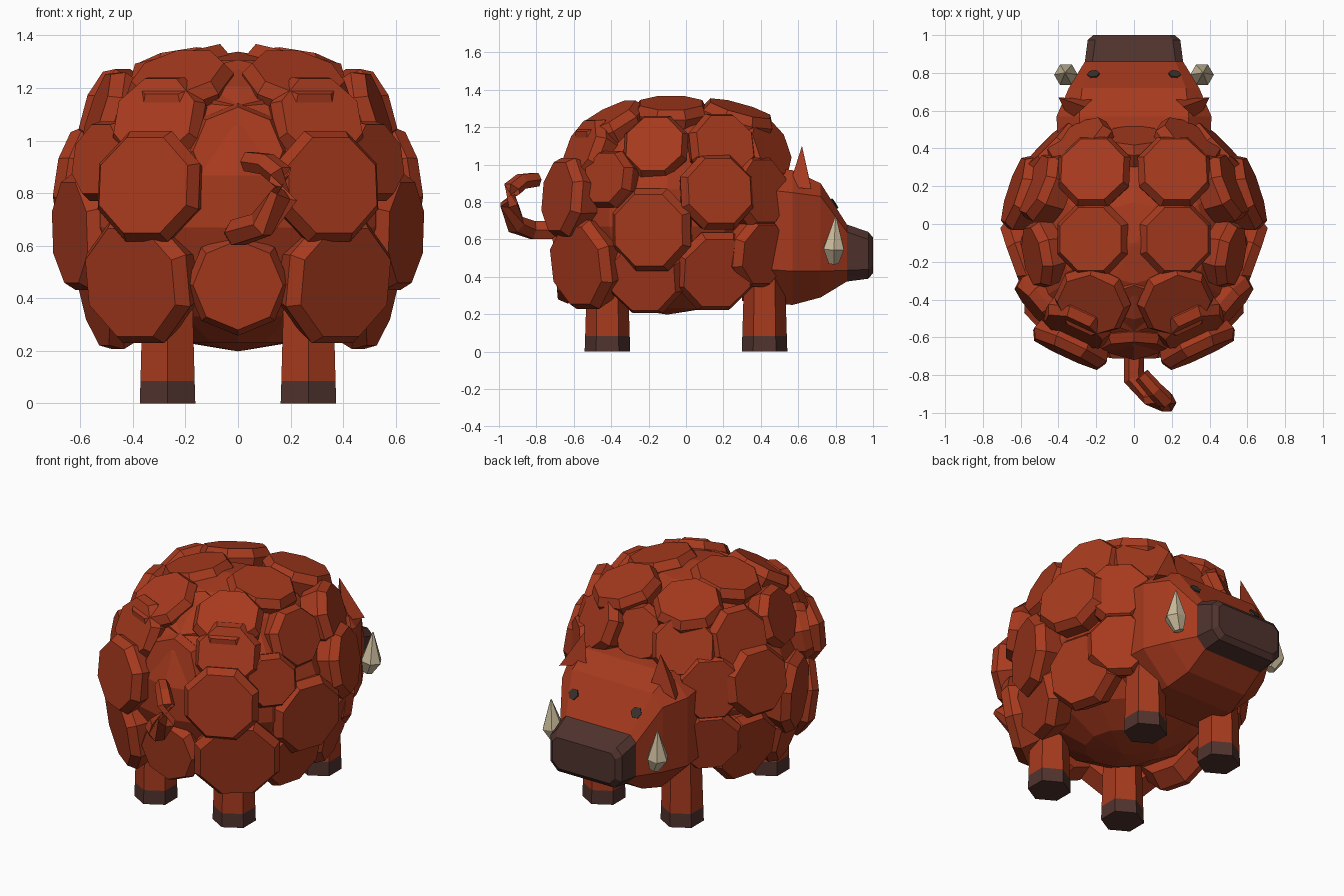
import bpy, bmesh, math
from mathutils import Vector

cube = bpy.data.objects.get("Cube")
if cube:
    bpy.data.objects.remove(cube)


def material(name, rgb):
    m = bpy.data.materials.new(name)
    m.use_nodes = True
    m.diffuse_color = (*rgb, 1)
    m.node_tree.nodes["Principled BSDF"].inputs["Base Color"].default_value = (*rgb, 1)
    return m


RED = material("rust red", (0.385, 0.042, 0.013))
DARK = material("dark brown", (0.08, 0.033, 0.027))
IVORY = material("ivory", (0.6, 0.5, 0.33))
EYE = material("eye grey", (0.04, 0.03, 0.026))


def finish(name, bm, *mats):
    bmesh.ops.recalc_face_normals(bm, faces=bm.faces)
    me = bpy.data.meshes.new(name)
    bm.to_mesh(me)
    bm.free()
    for m in mats:
        me.materials.append(m)
    ob = bpy.data.objects.new(name, me)
    bpy.context.collection.objects.link(ob)
    return ob


def loft(bm, rings):
    """Skin a list of point rings and cap both ends."""
    loops = [[bm.verts.new(p) for p in ring] for ring in rings]
    bands = []
    for a, b in zip(loops, loops[1:]):
        n = len(a)
        bands.append([bm.faces.new((a[i], a[(i + 1) % n], b[(i + 1) % n], b[i]))
                      for i in range(n)])
    bands[0].append(bm.faces.new(loops[0]))
    bands[-1].append(bm.faces.new(loops[-1]))
    return bands


def ring(centre, normal, radius, sides, turn=0.0):
    n = Vector(normal).normalized()
    up = Vector((0, 0, 1)) if abs(n.z) < 0.9 else Vector((0, 1, 0))
    u = up.cross(n).normalized()
    v = n.cross(u)
    angles = [turn + math.tau * i / sides for i in range(sides)]
    return [Vector(centre) + radius * (u * math.cos(a) + v * math.sin(a)) for a in angles]


def sweep(bm, path, sides):
    """Tube through (point, radius) stops."""
    pts = [Vector(p) for p, r in path]
    rings = []
    for i, (p, r) in enumerate(path):
        tangent = pts[min(i + 1, len(pts) - 1)] - pts[max(i - 1, 0)]
        rings.append(ring(p, tangent, r, sides))
    return loft(bm, rings)


# Body core
bm = bmesh.new()
bmesh.ops.create_uvsphere(bm, u_segments=12, v_segments=9, radius=1)
for v in bm.verts:
    v.co = (v.co.x * 0.61, v.co.y * 0.63 - 0.1, v.co.z * 0.57 + 0.768)
finish("body", bm, RED)

# Wool tufts: bevelled octagons as x, y, z, radius, heading, pitch
TUFTS = [
    # flank
    (0.64, 0.18, 0.86, 0.21, 18, 9), (0.64, -0.2, 0.65, 0.23, -20, -2),
    (0.54, -0.17, 1.11, 0.18, -10, 18), (0.53, 0.21, 1.11, 0.19, 22, 16),
    (0.55, -0.23, 0.39, 0.21, -15, -14), (0.55, 0.17, 0.42, 0.22, 15, -12),
    # rear
    (0.36, -0.69, 0.83, 0.22, -65, 5), (0.41, -0.59, 0.46, 0.25, -52, -8),
    (0.32, -0.57, 1.09, 0.19, -65, 22), (0.54, -0.44, 0.93, 0.16, -40, 10),
    (0, -0.66, 0.96, 0.19, -90, 12), (0, -0.7, 0.45, 0.19, -90, -5),
    # back
    (0.23, -0.08, 1.33, 0.2, 0, 77), (0.22, 0.29, 1.3, 0.2, 60, 72),
    (0.23, -0.43, 1.26, 0.2, -65, 60), (0, -0.45, 1.22, 0.17, -90, 55),
    # shoulders
    (0.47, 0.42, 0.86, 0.2, 45, 5), (0.46, 0.42, 0.52, 0.19, 45, -8),
    (0.31, 0.46, 1.1, 0.19, 58, 22), (0, 0.47, 1.1, 0.17, 90, 20),
]
bm = bmesh.new()
for x, y, z, r, heading, pitch in TUFTS:
    a, b = math.radians(heading), math.radians(pitch)
    for side in ((1, -1) if x else (1,)):
        p = Vector((x * side, y, z))
        n = Vector((side * math.cos(a) * math.cos(b), math.sin(a) * math.cos(b), math.sin(b)))
        loft(bm, [ring(p - n * depth, n, r * k, 8, math.pi / 8 if x else 0)
                  for depth, k in ((0.16, 0.88), (0.05, 1.04), (0, 0.9))])
finish("wool_tufts", bm, RED)


# Head with dark snout: chamfered box sections along y
def section(y, w, top, bottom, ct, cb):
    half = [(w - ct, top), (w, top - ct), (w, bottom + cb), (w - cb, bottom)]
    return [(x, y, z) for x, z in half] + [(-x, y, z) for x, z in reversed(half)]


bm = bmesh.new()
bands = loft(bm, [
    section(0.30, 0.40, 1.00, 0.27, 0.12, 0.18),
    section(0.57, 0.41, 0.97, 0.25, 0.12, 0.18),
    section(0.72, 0.345, 0.90, 0.29, 0.07, 0.14),
    section(0.86, 0.26, 0.68, 0.375, 0.04, 0.06),
    section(0.975, 0.245, 0.64, 0.39, 0.04, 0.05),
    section(1.00, 0.215, 0.61, 0.42, 0.03, 0.04),
])
for band in bands[3:]:
    for f in band:
        f.material_index = 1
finish("head", bm, RED, DARK)

# Paired face parts
for side, label in ((1, "left"), (-1, "right")):
    bm = bmesh.new()
    base = [bm.verts.new((side * x, y, z)) for x, y, z in
            ((0.22, 0.66, 0.92), (0.40, 0.67, 0.87), (0.34, 0.55, 0.88))]
    tip = bm.verts.new((side * 0.26, 0.62, 1.10))
    bm.faces.new(base)
    for i in range(3):
        bm.faces.new((base[i], base[(i + 1) % 3], tip))
    finish(label + "_ear", bm, RED)

    bm = bmesh.new()
    n = Vector((side * 0.12, 0.84, 0.54)).normalized()
    p = Vector((side * 0.215, 0.792, 0.79))
    loft(bm, [ring(p - n * 0.003, n, 0.034, 6), ring(p + n * 0.006, n, 0.034, 6)])
    finish(label + "_eye", bm, EYE)

    bm = bmesh.new()
    sweep(bm, [((side * 0.335, 0.79, 0.475), 0.03), ((side * 0.36, 0.79, 0.55), 0.063),
               ((side * 0.365, 0.80, 0.72), 0.004)], 6)
    finish(label + "_tusk", bm, IVORY)

    # Legs with hooves
    for y, end in ((0.42, "front"), (-0.42, "back")):
        bm = bmesh.new()
        bands = loft(bm, [ring((side * 0.268, y, z), (0, 0, 1), r, 6, math.pi / 2)
                          for z, r in ((0, 0.122), (0.085, 0.119), (0.45, 0.108))])
        for f in bands[0]:
            f.material_index = 1
        finish(f"{label}_{end}_leg", bm, RED, DARK)

# Curled tail
bm = bmesh.new()
sweep(bm, [((0, -0.66, 0.65), 0.055), ((0, -0.82, 0.65), 0.055),
           ((0.09, -0.91, 0.68), 0.055), ((0.175, -0.947, 0.79), 0.053),
           ((0.16, -0.93, 0.87), 0.05), ((0.11, -0.88, 0.91), 0.046),
           ((0.04, -0.80, 0.92), 0.042)], 6)
finish("tail", bm, RED)
